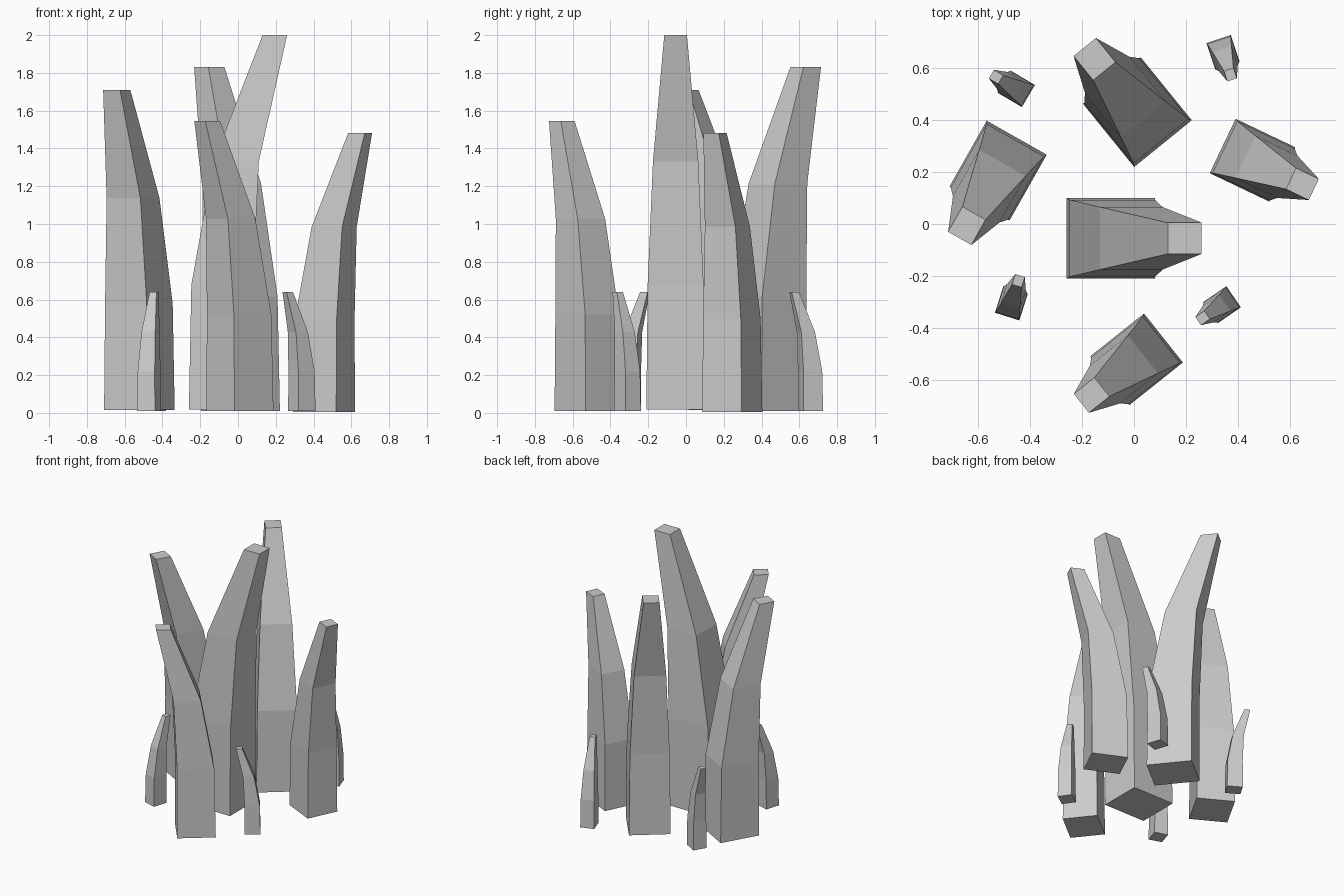
import bpy, bmesh
from math import radians, cos, sin

if "Cube" in bpy.data.objects:
    bpy.data.objects.remove(bpy.data.objects["Cube"])

# Spike profile, leaning toward local +x: (height, back x, front x, half width)
SECTIONS = [(0.0, -0.17, 0.17, 0.155),
            (0.66, -0.157, 0.17, 0.148),
            (1.313, -0.04, 0.20, 0.12),
            (1.982, 0.22, 0.35, 0.06)]


def spike(name, x, y, angle, z0, top):
    """Four-sided bent spike, scaled uniformly to reach the given top height."""
    s = (top - z0) / SECTIONS[-1][0]
    c, n = cos(radians(angle)), sin(radians(angle))
    bm = bmesh.new()
    rings = []
    for h, back, front, w in SECTIONS:
        corners = [(back, -w), (front, -w), (front, w), (back, w)]
        rings.append([bm.verts.new((x + s * (u * c - v * n),
                                    y + s * (u * n + v * c),
                                    z0 + s * h)) for u, v in corners])
    for a, b in zip(rings, rings[1:]):
        for i in range(4):
            j = (i + 1) % 4
            bm.faces.new((a[i], a[j], b[j], b[i]))
    bm.faces.new(rings[0][::-1])
    bm.faces.new(rings[-1])
    bmesh.ops.recalc_face_normals(bm, faces=bm.faces)
    me = bpy.data.meshes.new(name)
    bm.to_mesh(me)
    bm.free()
    bpy.context.collection.objects.link(bpy.data.objects.new(name, me))


# Tall centre spike and the four large ones around it
spike("centre_spike", -0.09, -0.055, 0, 0.018, 2.0)
spike("back_spike", 0.013, 0.43, 129, 0.01, 1.83)
spike("left_spike", -0.522, 0.205, 240.5, 0.016, 1.71)
spike("front_spike", 0.01, -0.52, 218.5, 0.01, 1.545)
spike("right_spike", 0.455, 0.245, -25.5, 0.004, 1.483)

# Small spikes at the corners
for name, x, y, angle in [("back_left", -0.452, 0.519, 149.5),
                          ("back_right", 0.342, 0.659, -71.6),
                          ("front_left", -0.471, -0.304, 72.5),
                          ("front_right", 0.338, -0.31, 214.5)]:
    spike("small_spike_" + name, x, y, angle, 0.01, 0.64)
